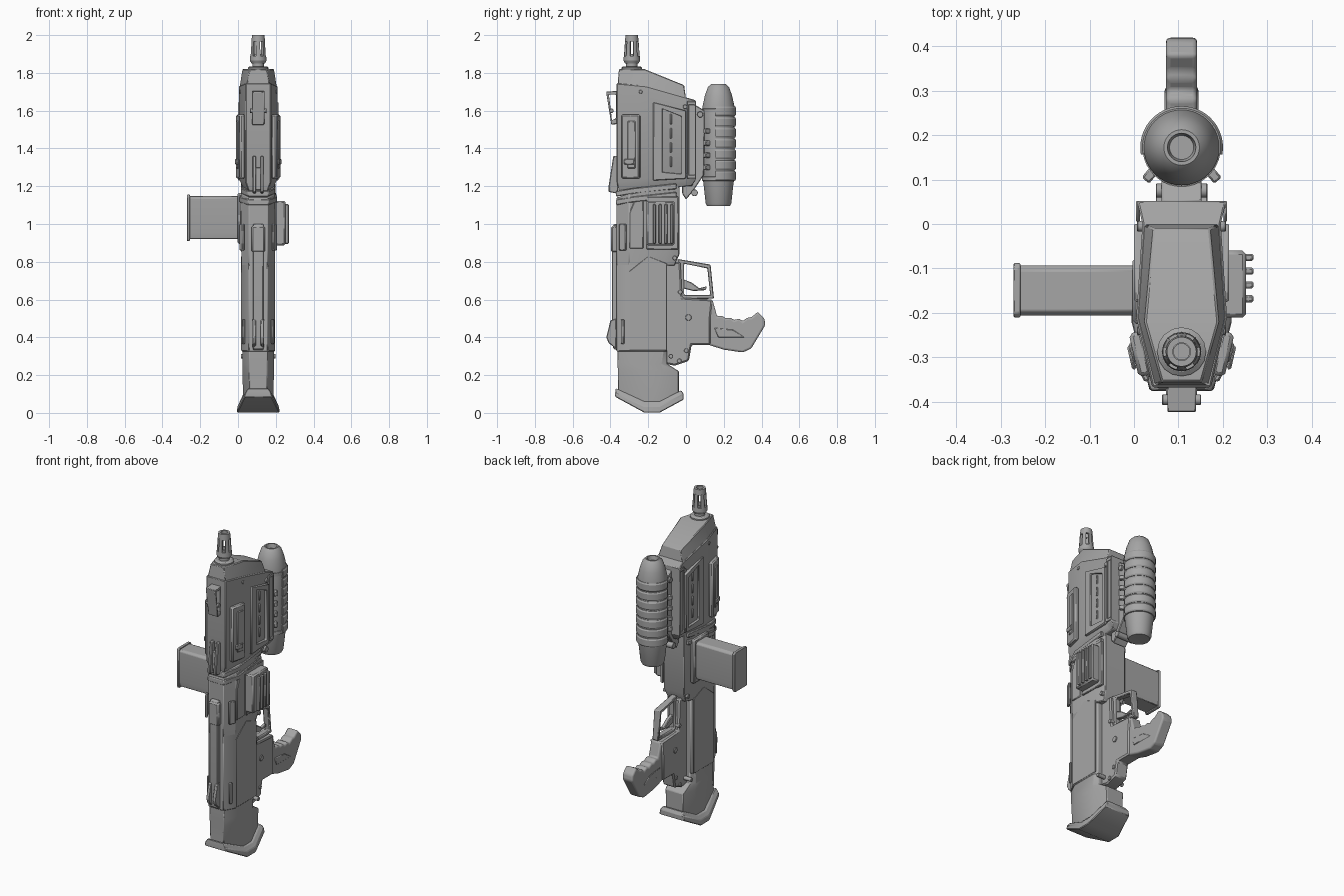
import bpy, bmesh, math
from mathutils import Matrix, Vector

cube = bpy.data.objects.get("Cube")
if cube:
    bpy.data.objects.remove(cube, do_unlink=True)

MID = 0.107          # x of the weapon's centre plane
SIDES = (("left", 1), ("right", -1))
parts = []

metal = bpy.data.materials.new("mid_grey_metal")
metal.use_nodes = True
GREY = (0.38, 0.38, 0.38, 1)
metal.diffuse_color = GREY
shader = next(n for n in metal.node_tree.nodes if n.type == 'BSDF_PRINCIPLED')
shader.inputs["Base Color"].default_value = GREY


def finish(name, bm, bevel=0, segments=1):
    """Turn a bmesh into a named part with optional bevelled edges."""
    bmesh.ops.recalc_face_normals(bm, faces=bm.faces[:])
    mesh = bpy.data.meshes.new(name)
    bm.to_mesh(mesh)
    bm.free()
    mesh.materials.append(metal)
    obj = bpy.data.objects.new(name, mesh)
    bpy.context.collection.objects.link(obj)
    if bevel:
        mod = obj.modifiers.new("bevel", 'BEVEL')
        mod.width, mod.segments, mod.limit_method = bevel, segments, 'ANGLE'
    parts.append(obj)
    return obj


def hull(name, levels, bevel=0.004):
    """Symmetric loft: each level lists (half width, y, z) from front to rear."""
    bm = bmesh.new()
    rings = [[[bm.verts.new((MID + s * w, y, z)) for w, y, z in lv] for s in (1, -1)]
             for lv in levels]
    last = len(levels[0]) - 1
    for (a, b), (c, d) in zip(rings, rings[1:]):
        for i in range(last):
            bm.faces.new((a[i], a[i + 1], c[i + 1], c[i]))
            bm.faces.new((b[i], b[i + 1], d[i + 1], d[i]))
        for i in (0, last):
            bm.faces.new((a[i], b[i], d[i], c[i]))
    for a, b in (rings[0], rings[-1]):
        for i in range(last):
            bm.faces.new((a[i], a[i + 1], b[i + 1], b[i]))
    return finish(name, bm, bevel)


def box(name, x, y, z, size, turn=0, bevel=0.004):
    bm = bmesh.new()
    matrix = (Matrix.Translation((x, y, z)) @ Matrix.Rotation(math.radians(turn), 4, 'Z')
              @ Matrix.Diagonal((*size, 1)))
    bmesh.ops.create_cube(bm, size=1, matrix=matrix)
    return finish(name, bm, bevel)


def slab(name, outline, half, x=MID, bevel=0.004, segments=1):
    """Side profile of (y, z) points given thickness across x."""
    bm = bmesh.new()
    face = bm.faces.new([bm.verts.new((x - half, y, z)) for y, z in outline])
    new = bmesh.ops.extrude_face_region(bm, geom=[face])["geom"]
    moved = [v for v in new if isinstance(v, bmesh.types.BMVert)]
    bmesh.ops.translate(bm, verts=moved, vec=(2 * half, 0, 0))
    return finish(name, bm, bevel, segments)


def frame(name, outer, inner, half, x=MID, bevel=0.003):
    """Open side frame between two matching (y, z) outlines."""
    bm = bmesh.new()
    loops = [[bm.verts.new((x + s * half, y, z)) for y, z in pts]
             for s, pts in ((-1, outer), (1, outer), (1, inner), (-1, inner))]
    n = len(outer)
    for a, b in zip(loops, loops[1:] + loops[:1]):
        for i in range(n):
            j = (i + 1) % n
            bm.faces.new((a[i], a[j], b[j], b[i]))
    return finish(name, bm, bevel)


def lathe(name, profile, y, segs=32, sweep=360, start=0):
    """Closed (radius, z) profile spun round an upright axis at y."""
    bm = bmesh.new()
    steps = segs if sweep == 360 else segs + 1
    loops = []
    for k in range(steps):
        t = math.radians(start + sweep * k / segs)
        loops.append([bm.verts.new((MID + r * math.cos(t), y + r * math.sin(t), z))
                      for r, z in profile])
    n = len(profile)
    for k in range(segs):
        a, b = loops[k], loops[(k + 1) % steps]
        for i in range(n):
            j = (i + 1) % n
            bm.faces.new((a[i], b[i], b[j], a[j]))
    if sweep != 360:
        bm.faces.new(loops[0])
        bm.faces.new(loops[-1])
    bmesh.ops.remove_doubles(bm, verts=bm.verts[:], dist=0.00001)
    return finish(name, bm)


def pin(name, y, z, radius, half, x=MID):
    """Round pin lying across x."""
    bm = bmesh.new()
    bmesh.ops.create_cone(bm, cap_ends=True, segments=16, radius1=radius, radius2=radius,
                          depth=2 * half, matrix=Matrix.Translation((x, y, z))
                          @ Matrix.Rotation(math.pi / 2, 4, 'Y'))
    return finish(name, bm, 0.002)


def rect(y0, y1, z0, z1):
    return [(y0, z0), (y1, z0), (y1, z1), (y0, z1)]


# Upper receiver with tapered lower end, and the sloping hood above it
hull("upper_receiver", [
    [(.045, -.35, 1.16), (.075, -.21, 1.18), (.07, 0, 1.2), (.07, .03, 1.2)],
    [(.066, -.367, 1.22), (.102, -.21, 1.24), (.088, 0, 1.24), (.1, .052, 1.235)],
    [(.066, -.367, 1.745), (.102, -.21, 1.73), (.088, 0, 1.67), (.1, .052, 1.655)]])
hull("hood", [
    [(.06, -.362, 1.74), (.098, -.21, 1.725), (.086, 0, 1.66)],
    [(.045, -.355, 1.82), (.083, -.22, 1.82), (.063, -.01, 1.735)]])

# Middle receiver, shoulder bands and stock
hull("middle_receiver", [
    [(.05, -.367, .78), (.088, -.3, .78), (.088, -.12, .78), (.06, -.06, .78)],
    [(.05, -.367, .86), (.09, -.3, .86), (.09, -.1, .86), (.07, -.035, .84)],
    [(.05, -.367, 1.14), (.09, -.3, 1.16), (.09, -.1, 1.2), (.07, -.035, 1.21)]])
for k in range(2):
    z = 1.1 + k * .045
    hull("shoulder_band", [
        [(.055, -.37, z + h), (.1 - k * .01, -.28, z + h + .015), (.092, -.05, z + h + .04)]
        for h in (0, .03)])
hull("stock", [
    [(.05, -.367, z), (.088, -.3, z), (.088, -.12, z), (.068, -.1, z)] for z in (.325, .8)])
hull("stock_end", [
    [(.045, -.36, .11), (.08, -.2, .035), (.08, -.14, .035), (.055, -.037, .08)],
    [(.047, -.36, .22), (.083, -.29, .22), (.083, -.12, .22), (.06, -.037, .22)],
    [(.048, -.363, .26), (.084, -.29, .26), (.084, -.13, .26), (.063, -.1, .26)],
    [(.048, -.363, .34), (.084, -.29, .34), (.084, -.12, .34), (.063, -.1, .34)]])
hull("butt_pad", [
    [(.072, -.375, .085), (.113, -.22, .001), (.113, -.14, .001), (.085, -.013, .07)],
    [(.07, -.375, .105), (.11, -.22, .035), (.11, -.14, .035), (.08, -.013, .1)],
    [(.055, -.372, .13), (.09, -.22, .06), (.09, -.14, .06), (.065, -.025, .12)]])

# Panels repeated on both flanks
for side, s in SIDES:
    rear = [(-.175, 1.23), (0, 1.24), (0, 1.6), (-.175, 1.645)]
    inner = [(-.125, 1.275), (-.025, 1.265), (-.025, 1.57), (-.125, 1.61)]
    frame(side + "_vent_frame", rear, inner, .012, MID + s * .095, .005)
    for k in range(4):
        box(side + "_vent_slit", MID + s * .094, -.08, 1.33 + k * .075, (.012, .012, .055))
    frame(side + "_rear_rim", rect(.005, .052, 1.24, 1.65), rect(.015, .045, 1.26, 1.63),
          .004, MID + s * .098)
    box(side + "_cheek_plate", MID + s * .093, -.292, 1.41, (.03, .1, .34), -13 * s, .008)
    box(side + "_cheek_ridge", MID + s * .108, -.288, 1.42, (.012, .045, .25), -13 * s)
    box(side + "_cheek_catch", MID + s * .112, -.3, 1.33, (.01, .055, .03), -13 * s)
    slab(side + "_front_bracket", [(-.3, .87), (-.225, .87), (-.225, 1.13), (-.27, 1.13),
                                   (-.3, 1.06)], .006, MID + s * .09)
    slab(side + "_seam_plate", [(-.2, .83), (-.1, .79), (-.1, .33), (-.3, .33), (-.3, .75)],
         .003, MID + s * .087, .002)
    box(side + "_stock_slot", MID + s * .077, -.335, .43, (.012, .02, .13), -28 * s)
    box(side + "_shoulder_lug", MID + s * .086, -.335, .93, (.014, .04, .14), -28 * s)

# Muzzle: collar, barrel and slotted flash hider
BARREL = -.287
lathe("barrel_collar", [(0, 1.8), (.055, 1.8), (.055, 1.828), (.045, 1.835), (0, 1.835)], BARREL, 16)
lathe("barrel", [(.018, 1.8), (.03, 1.8), (.03, 1.9), (.018, 1.9)], BARREL, 24)
lathe("hider_base", [(.018, 1.855), (.036, 1.85), (.044, 1.865), (.042, 1.89), (.018, 1.89)], BARREL)
lathe("hider_tip", [(.02, 1.965), (.036, 1.965), (.033, 2), (.02, 2)], BARREL)
for k in range(6):
    lathe("hider_prong", [(.022, 1.88), (.042, 1.88), (.036, 1.97), (.022, 1.97)],
          BARREL, 4, 32, k * 60 + 14)

# Canister with rear ribs, mounted behind the receiver
TANK = .172
lathe("canister", [(0, 1.1), (.06, 1.095), (.068, 1.11), (.08, 1.22), (.085, 1.24), (.085, 1.62),
                   (.072, 1.68), (.056, 1.725), (.04, 1.74), (.032, 1.74), (.027, 1.715),
                   (0, 1.715)], TANK, 40)
for k in range(7):
    z = 1.23 + k * .057
    lathe("canister_rib", [(.08, z), (.088, z), (.093, z + .008), (.093, z + .042),
                           (.088, z + .05), (.08, z + .05)], TANK, 24, 200, -10)
for z in (1.24, 1.6):
    lathe("canister_band", [(.08, z - .012), (.088, z - .01), (.088, z + .01), (.08, z + .012)], TANK, 40)
slab("canister_mount", [(-.02, 1.16), (0, 1.13), (.035, 1.17), (.095, 1.26), (.1, 1.6),
                        (.05, 1.63), (-.02, 1.6)], .045)
pin("mount_axle", .045, 1.165, .018, .058)
pin("mount_top_axle", .075, 1.58, .016, .058)
for side, s in SIDES:
    for k in range(4):
        box(side + "_canister_clip", MID + s * .067, .115, 1.3 + k * .064, (.022, .045, .028), 40 * s)

# Magazine out of the right flank, with chamfered lower edges
slab("magazine", [(-.2, .92), (-.098, .92), (-.093, .95), (-.093, 1.135), (-.105, 1.147),
                  (-.195, 1.147), (-.206, 1.135), (-.206, .955)], .15, -.11, .003)
slab("magazine_lip", [(-.205, .91), (-.095, .91), (-.088, .92), (-.088, 1.145), (-.1, 1.155),
                      (-.2, 1.155), (-.21, 1.145), (-.21, .92)], .008, -.263, .003)
box("magazine_well", .012, -.15, 1.03, (.03, .15, .27), bevel=.008)

# Slatted cooling box on the left flank
box("cooling_box", .222, -.135, 1.005, (.06, .15, .235), bevel=.008)
box("cooling_plinth", .195, -.125, 1.005, (.02, .17, .28))
for k in range(4):
    box("cooling_slat", .257, -.168 + k * .031, 1.0, (.024, .016, .21))

# Front rail and folding sights
slab("front_rail", [(-.36, .33), (-.385, .34), (-.393, .4), (-.393, .98), (-.38, 1), (-.36, 1)], .028)
box("rail_cap", MID, -.378, .92, (.07, .036, .14), bevel=.008)
frame("upper_sight", [(-.36, 1.53), (-.395, 1.525), (-.423, 1.7), (-.36, 1.705)],
      [(-.37, 1.56), (-.392, 1.55), (-.408, 1.685), (-.37, 1.685)], .032)
for side, s in SIDES:
    slab(side + "_sight_fin", [(-.36, 1.16), (-.41, 1.17), (-.41, 1.2), (-.385, 1.36),
                               (-.36, 1.36)], .009, MID + s * .02)
    slab(side + "_lower_sight_ear", [(-.37, .34), (-.41, .37), (-.422, .4), (-.4, .49),
                                     (-.37, .5)], .009, MID + s * .022)
    pin(side + "_sight_knob", -.395, 1.6, .012, .008, MID + s * .036)
box("sight_base", MID, -.375, 1.24, (.05, .025, .12))

# Grip, trigger group and pins
slab("grip_housing", [(-.11, .26), (-.06, .25), (.015, .275), (.03, .36), (.13, .36), (.13, .5),
                      (.14, .6), (-.02, .61), (-.03, .8), (-.11, .8)], .042, bevel=.008)
slab("grip", [(.02, .36), (.12, .36), (.2, .335), (.3, .32), (.345, .34), (.42, .465), (.415, .5),
              (.38, .535), (.345, .505), (.325, .505), (.3, .485), (.28, .5), (.255, .49),
              (.235, .505), (.21, .5), (.19, .515), (.165, .51), (.14, .6), (.02, .6)],
     .035, bevel=.014, segments=3)
slab("grip_inlay", [(.15, .45), (.25, .44), (.31, .4), (.17, .4)], .038, bevel=.003)
frame("trigger_guard", [(-.045, .6), (.148, .605), (.13, .785), (-.045, .815)],
      [(-.01, .625), (.128, .625), (.113, .765), (-.01, .79)], .02, bevel=.005)
slab("trigger", [(-.02, .66), (.04, .645), (.105, .65), (.11, .67), (.07, .66), (.03, .69),
                 (-.02, .71)], .012)
for y, z, r, half in ((.013, .505, .017, .048), (-.08, .3, .012, .092), (-.035, .275, .012, .047),
                      (.002, .33, .012, .047), (-.03, .64, .012, .047), (-.06, .82, .012, .085),
                      (-.24, 1.7, .01, .1), (-.005, 1.62, .012, .1), (-.005, 1.26, .012, .1)):
    pin("cross_pin", y, z, r, half)

# Smooth round surfaces while keeping hard edges crisp
bpy.ops.object.select_all(action='DESELECT')
for obj in parts:
    obj.select_set(True)
bpy.context.view_layer.objects.active = parts[0]
bpy.ops.object.shade_smooth_by_angle(angle=math.radians(30))
